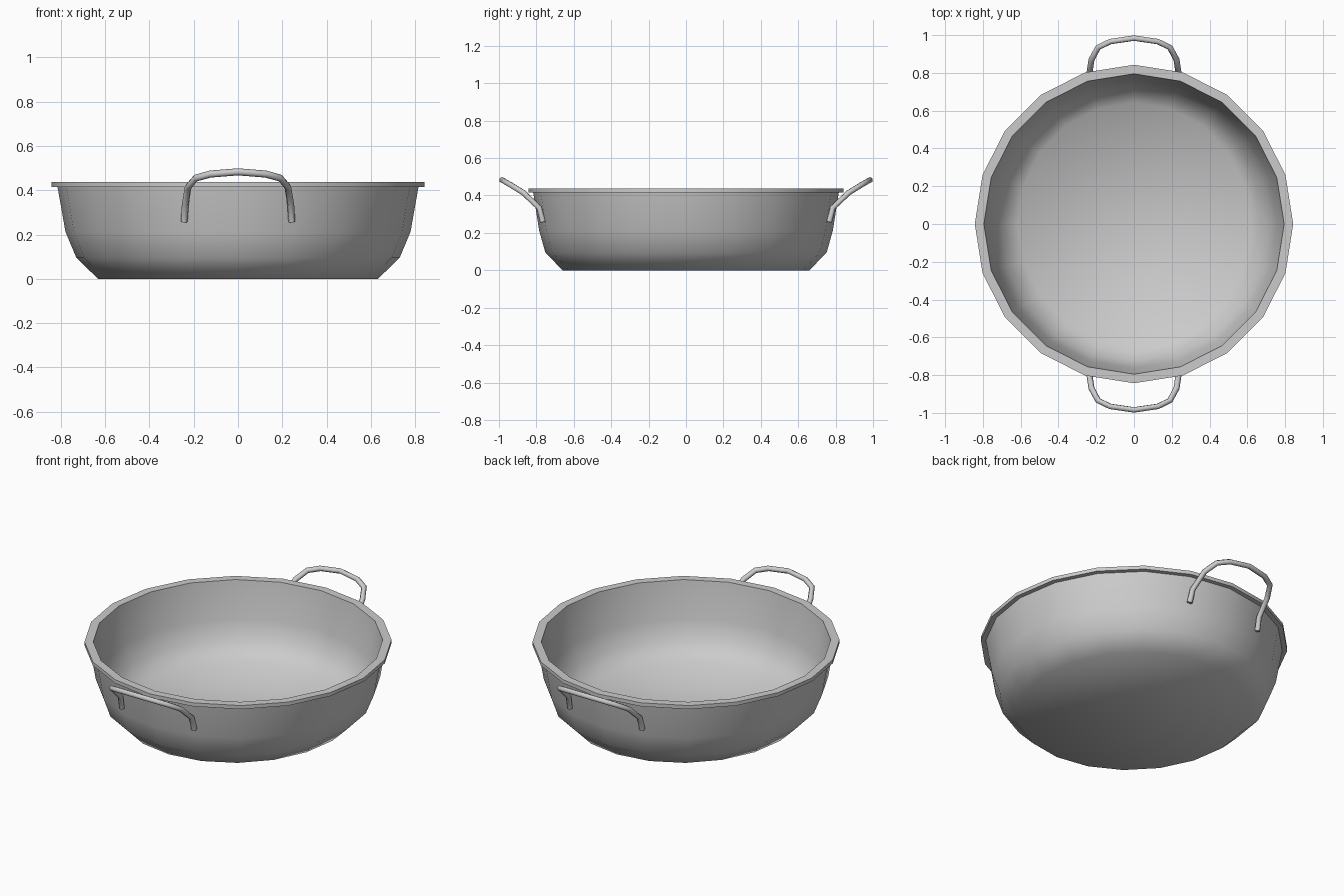
import bpy, bmesh, math

cube = bpy.data.objects.get("Cube")
if cube:
    bpy.data.objects.remove(cube, do_unlink=True)

SIDES = 20


def make_material(name, color):
    mat = bpy.data.materials.new(name)
    mat.use_nodes = True
    mat.diffuse_color = color
    bsdf = next(n for n in mat.node_tree.nodes if n.type == 'BSDF_PRINCIPLED')
    bsdf.inputs["Base Color"].default_value = color
    return mat


def finish(obj, mat, angle):
    obj.data.materials.clear()
    obj.data.materials.append(mat)
    bpy.ops.object.select_all(action='DESELECT')
    obj.select_set(True)
    bpy.context.view_layer.objects.active = obj
    bpy.ops.object.shade_smooth_by_angle(angle=math.radians(angle))


def lathe(name, profile):
    """Spin (x radius, y radius, height) rings, closing the first and last."""
    bm = bmesh.new()
    rings = []
    for rx, ry, z in profile:
        angles = [2 * math.pi * i / SIDES for i in range(SIDES)]
        rings.append([bm.verts.new((rx * math.cos(a), ry * math.sin(a), z))
                      for a in angles])
    for low, high in zip(rings, rings[1:]):
        for i in range(SIDES):
            j = (i + 1) % SIDES
            bm.faces.new((low[i], low[j], high[j], high[i]))
    bm.faces.new(rings[0][::-1])
    bm.faces.new(rings[-1])
    bmesh.ops.recalc_face_normals(bm, faces=bm.faces)
    mesh = bpy.data.meshes.new(name)
    bm.to_mesh(mesh)
    bm.free()
    obj = bpy.data.objects.new(name, mesh)
    bpy.context.collection.objects.link(obj)
    return obj


def tube(name, points, radius):
    """Six-sided capped tube along a polyline."""
    curve = bpy.data.curves.new(name + "_path", 'CURVE')
    curve.dimensions = '3D'
    curve.bevel_depth = radius
    curve.bevel_resolution = 1
    curve.use_fill_caps = True
    spline = curve.splines.new('POLY')
    spline.points.add(len(points) - 1)
    for p, co in zip(spline.points, points):
        p.co = (*co, 1)
    path = bpy.data.objects.new(name + "_path", curve)
    bpy.context.collection.objects.link(path)
    graph = bpy.context.evaluated_depsgraph_get()
    mesh = bpy.data.meshes.new_from_object(path.evaluated_get(graph))
    bpy.data.objects.remove(path, do_unlink=True)
    mesh.name = name
    obj = bpy.data.objects.new(name, mesh)
    bpy.context.collection.objects.link(obj)
    return obj


steel = make_material("brushed_steel", (0.6, 0.6, 0.6, 1))

# Pan: outer wall, flat overhanging rim, inner wall and floor
pan = lathe("pan_body", [
    (0.632, 0.66, 0.0), (0.73, 0.752, 0.095), (0.779, 0.785, 0.212),
    (0.815, 0.817, 0.415), (0.843, 0.843, 0.415), (0.843, 0.843, 0.437),
    (0.795, 0.795, 0.437), (0.757, 0.763, 0.215), (0.708, 0.73, 0.107),
    (0.615, 0.643, 0.02)])
finish(pan, steel, 60)

# Looped handles on the front and back
half = [(0.243, 0.765, 0.258), (0.238, 0.785, 0.335), (0.225, 0.87, 0.415),
        (0.19, 0.935, 0.455), (0.125, 0.966, 0.473)]
loop = half + [(0, 0.984, 0.483)] + [(-x, y, z) for x, y, z in reversed(half)]
for name, side in (("front_handle", -1), ("back_handle", 1)):
    handle = tube(name, [(x * side, y * side, z) for x, y, z in loop], 0.016)
    finish(handle, steel, 65)
